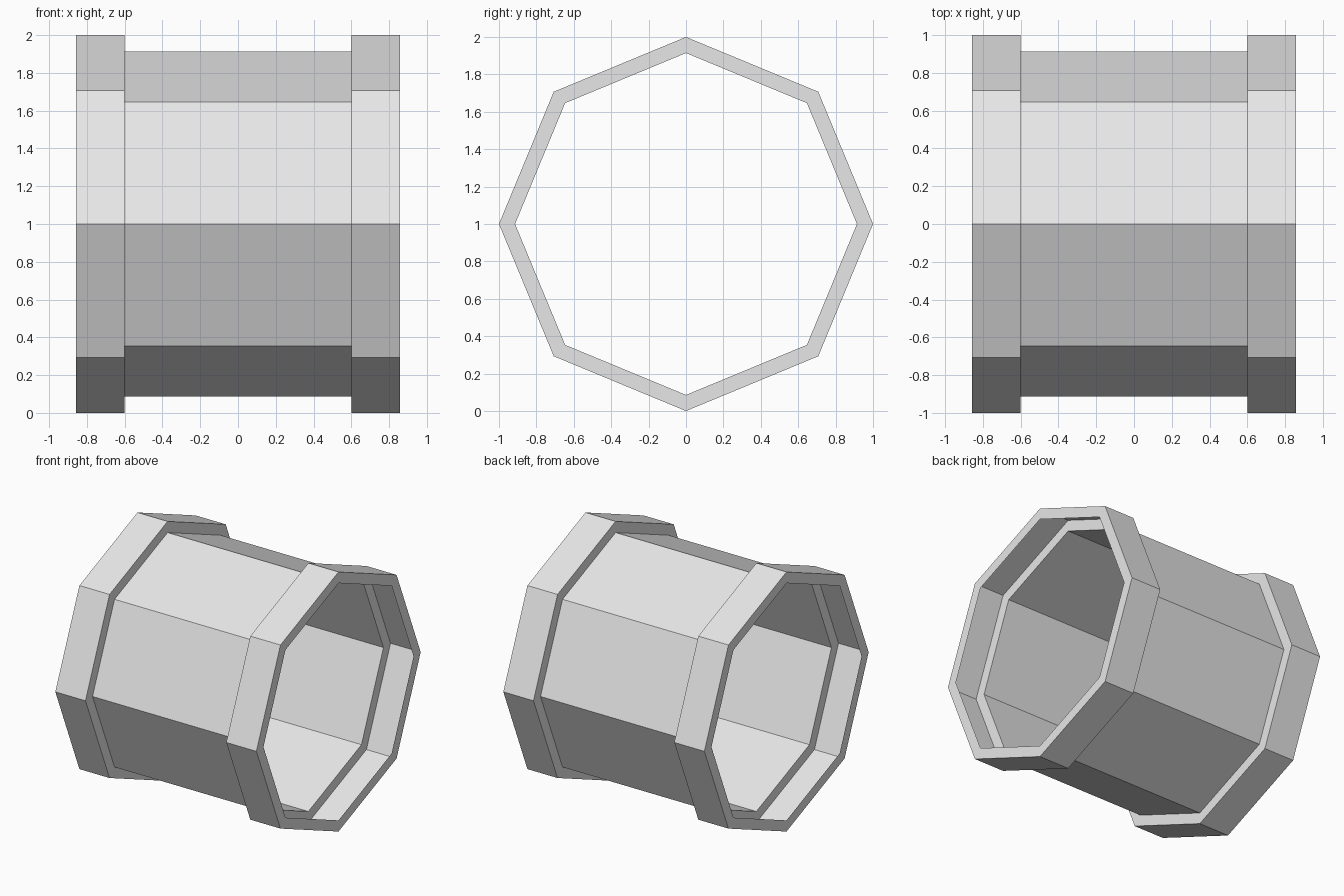
import bpy
import bmesh
import math

if "Cube" in bpy.data.objects:
    bpy.data.objects.remove(bpy.data.objects["Cube"])

SIDES = 8
R_OUT, R_IN = 1.0, 0.914
X_END, X_STEP = 0.857, 0.6

grey = bpy.data.materials.new("light_grey")
grey.diffuse_color = (0.8, 0.8, 0.8, 1.0)
grey.use_nodes = True
grey.node_tree.nodes["Principled BSDF"].inputs["Base Color"].default_value = grey.diffuse_color


def revolve(name, profile):
    """Spin an open (x, radius) profile about the x axis into a thin shell."""
    bm = bmesh.new()
    rings = []
    for x, r in profile:
        rings.append([bm.verts.new((x,
                                    r * math.cos(2 * math.pi * k / SIDES),
                                    1.0 + r * math.sin(2 * math.pi * k / SIDES)))
                      for k in range(SIDES)])
    for a, b in zip(rings, rings[1:]):
        for k in range(SIDES):
            n = (k + 1) % SIDES
            bm.faces.new((a[k], a[n], b[n], b[k]))
    mesh = bpy.data.meshes.new(name)
    bm.to_mesh(mesh)
    bm.free()
    mesh.materials.append(grey)
    obj = bpy.data.objects.new(name, mesh)
    bpy.context.collection.objects.link(obj)
    return obj


# Open octagonal tube between the collars
revolve("tube_wall", [(-X_STEP, R_IN), (X_STEP, R_IN)])

# Raised collars: end rim, outer wall and step, hollow on the inside
for name, x0, x1 in (("left_collar", -X_END, -X_STEP),
                     ("right_collar", X_STEP, X_END)):
    revolve(name, [(x0, R_IN), (x0, R_OUT), (x1, R_OUT), (x1, R_IN)])
